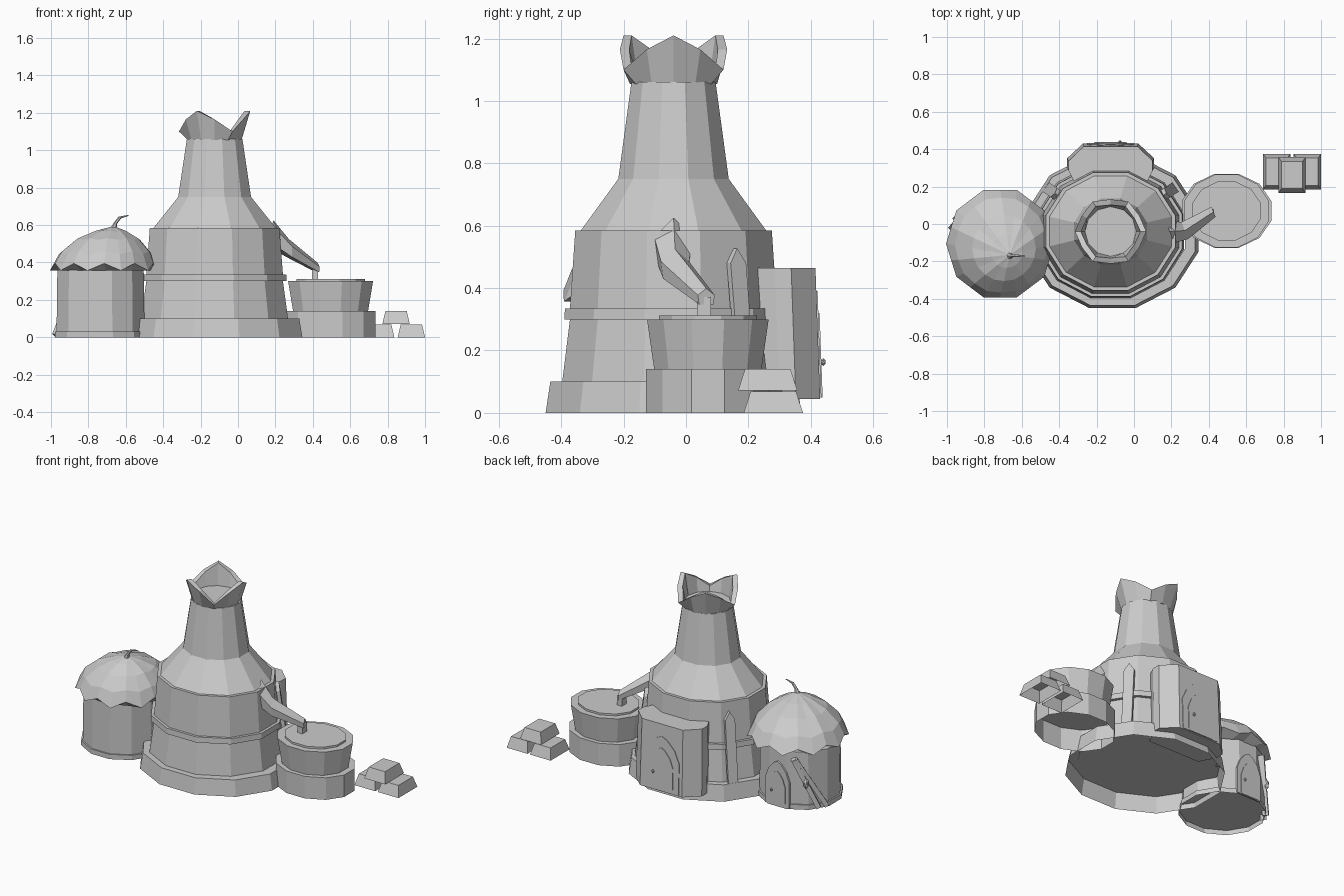
import bpy, bmesh
from math import sin, cos, pi, radians
from mathutils import Vector

cube = bpy.data.objects.get("Cube")
if cube:
    bpy.data.objects.remove(cube)

stone = bpy.data.materials.new("plain grey")
stone.use_nodes = True
GREY = (0.6, 0.6, 0.6, 1)
stone.diffuse_color = GREY
stone.node_tree.nodes["Principled BSDF"].inputs["Base Color"].default_value = GREY


def finish(name, bm):
    bmesh.ops.recalc_face_normals(bm, faces=bm.faces)
    mesh = bpy.data.meshes.new(name)
    bm.to_mesh(mesh)
    bm.free()
    mesh.materials.append(stone)
    obj = bpy.data.objects.new(name, mesh)
    bpy.context.collection.objects.link(obj)


def loft(name, rings, cap_start=True, cap_end=True):
    """Skin a list of equally sized closed rings."""
    bm = bmesh.new()
    loops = [[bm.verts.new(p) for p in ring] for ring in rings]
    n = len(loops[0])
    for a, b in zip(loops, loops[1:]):
        for i in range(n):
            j = (i + 1) % n
            bm.faces.new((a[i], a[j], b[j], b[i]))
    if cap_start:
        bm.faces.new(loops[0])
    if cap_end:
        bm.faces.new(loops[-1])
    finish(name, bm)


def drum(name, centre, profile, stretch, cap_start=True, cap_end=True, n=12):
    """Polygonal turned body; profile radii are measured to the flat sides along y."""
    k = 1 / cos(pi / n)
    loft(name, [[(centre[0] + r * k * stretch * cos((i + .5) * 2 * pi / n),
                  centre[1] + r * k * sin((i + .5) * 2 * pi / n), z)
                 for i in range(n)] for r, z in profile], cap_start, cap_end)


def rect(x0, x1, y0, y1, z):
    return [(x0, y0, z), (x1, y0, z), (x1, y1, z), (x0, y1, z)]


def beam(name, start, end, outward, width, thick, pointed=False):
    """Flat plank between two points, optionally with a pointed top."""
    a, b, out = Vector(start), Vector(end), Vector(outward).normalized()
    axis = (b - a).normalized()
    side = axis.cross(out).normalized()
    shape = [a - side * width, a + side * width, b + side * width, b - side * width]
    if pointed:
        shape.insert(3, b + axis * width * 1.6)
    loft(name, [shape, [p + out * thick for p in shape]])


def arch(name, x, y, z, half, height, thick, lean=0):
    """Pointed arch plate facing the back, leaning forward with height."""
    outline = [(-1, 0), (1, 0), (1, .58), (.72, .8), (.3, .95),
               (0, 1), (-.3, .95), (-.72, .8), (-1, .58)]
    loft(name, [[(x + u * half, yy - lean * v * height, z + v * height) for u, v in outline]
                for yy in (y, y + thick)])


def knob(name, location, size):
    bm = bmesh.new()
    bmesh.ops.create_icosphere(bm, subdivisions=1, radius=1)
    bmesh.ops.scale(bm, vec=size, verts=bm.verts)
    bmesh.ops.translate(bm, vec=location, verts=bm.verts)
    finish(name, bm)


# Furnace tower on a hollow footing
T = (-.125, -.04)
drum("tower_base", (-.115, -.04), [(.41, 0), (.395, .1), (.345, .1)], 1.12, False, False)
drum("tower_body", T, [(.357, .098), (.332, .3), (.35, .3), (.348, .335), (.332, .335),
                       (.315, .585), (.297, .585), (.177, .75), (.135, 1.06)], 1.1)

# Crown with three petals around the chimney mouth
lift = [(.185, 1.21), (.172, 1.165), (.185, 1.10)]


def crown_ring(radius, inset=None):
    """Level ring at a height, or a petal rim moved in by the inset."""
    pts = []
    for i in range(12):
        step = min(i % 4, 4 - i % 4)
        a = i * pi / 6
        r, z = radius if inset is None else (lift[step][0] - inset, lift[step][1])
        pts.append((T[0] + r * 1.03 * cos(a), T[1] + r * sin(a), z))
    return pts


loft("chimney_crown", [crown_ring((.14, 1.055)), crown_ring(None, 0),
                       crown_ring(None, .03), crown_ring((.133, 1.075))])

# Rear porch with arched door
porch = [(-.18, .2), (.18, .2), (.232, .3), (.232, .352), (.148, .43),
         (-.148, .43), (-.232, .352), (-.232, .3)]
loft("porch", [[(T[0] + x, y, .045) for x, y in porch],
               [(T[0] + x * .97, y - .015, .465) for x, y in porch]])
arch("door_frame", T[0], .426, .05, .125, .34, .008, .036)
arch("door", T[0], .43, .05, .085, .27, .008, .036)
knob("door_knob", (-.075, .44, .163), (.009, .009, .012))

# Planks leaning on both sides of the tower
for label, s in (("left", 1), ("right", -1)):
    a = radians(37)
    d = Vector((s * cos(a) * 1.1, sin(a), 0))
    c = Vector((T[0], T[1], 0))
    beam(label + "_plank", c + d * .375 + Vector((0, 0, .09)),
         c + d * .325 + Vector((0, 0, .48)), d, .03, .022, True)

# Casting pot on its hollow pedestal
P = (.495, .07)
drum("pedestal", P, [(.198, 0), (.198, .14)], 1.21, False)
drum("pot", P, [(.172, .14), (.195, .3), (.175, .3), (.157, .3), (.157, .312)], 1.165)

# Pouring spout: five-sided sections from tower wall to pot
path = [((.19, -.04, .55), .062, .075), ((.272, -.035, .475), .045, .05),
        ((.425, .065, .372), .027, .027)]
rings = []
for (x, y, z), w, h in path:
    rings.append([(x - u * w * .4, y + u * w, z + v * h) for u, v in
                  ((-1, .2), (0, 1), (1, .2), (.85, -.9), (-.85, -.9))])
loft("spout", rings)
loft("pour", [rect(.395, .428, .036, .08, z) for z in (.3, .372)])

# Stack of hollow ingots
for name, x, y, z in (("ingot_left", .763, .28, 0), ("ingot_right", .927, .28, 0),
                      ("ingot_top", .845, .262, .072)):
    loft(name, [rect(x - .073, x + .073, y - .095, y + .095, z),
                rect(x - .057, x + .057, y - .073, y + .073, z + .068)], cap_start=False)

# Round hut on a shallow footing
H = (-.735, -.1)
drum("hut_footing", H, [(.235, 0), (.235, .03), (.226, .03)], 1.04, False, False)
drum("hut_wall", H, [(.226, .03), (.222, .36)], 1.04)

# Thatched roof with zigzag rim and off-centre peak
peak, mid, n = Vector((-.665, -.165)), Vector((-.715, -.105)), 20
rings = []
for f, z, wave in ((.8, .357, 0), (1, .376, 1), (.87, .452, .4), (.6, .525, .2),
                   (.3, .567, .1), (.05, .59, 0)):
    ring = []
    for i in range(n):
        a = i * 2 * pi / n
        w = wave * (1 if i % 2 == 0 else -1)
        c = peak.lerp(mid, f)
        r = f * (.283 + .007 * w)
        ring.append((c.x + r * cos(a), c.y + r * 1.04 * sin(a), z - .019 * w))
    rings.append(ring)
loft("hut_roof", rings)

# Curled roof tip
rings = []
for x, z, r in ((-.665, .575, .02), (-.655, .61, .009), (-.632, .64, .008), (-.585, .652, .003)):
    rings.append([(x + r * cos(a) * .8, -.17 + r * sin(a), z - r * cos(a) * .6)
                  for a in (k * pi / 3 for k in range(6))])
loft("roof_tip", rings)

# Hut door, lantern and leaning planks
arch("hut_door_frame", H[0], .122, .005, .085, .28, .012)
arch("hut_door", H[0], .127, .005, .058, .22, .012)
knob("hut_door_knob", (H[0] + .035, .143, .1), (.008, .008, .011))
a = radians(131)
knob("lantern", (H[0] + .258 * cos(a), H[1] + .245 * sin(a), .17), (.017, .017, .035))
for name, top, foot in (("upper", 116, 163), ("lower", 114, 150)):
    a, b = radians(top), radians(foot)
    beam(name + "_hut_plank", (H[0] + .235 * cos(b), H[1] + .225 * sin(b), .01),
         (H[0] + .225 * cos(a), H[1] + .225 * sin(a), .32),
         (cos((a + b) / 2), sin((a + b) / 2), 0), .014, .035)
